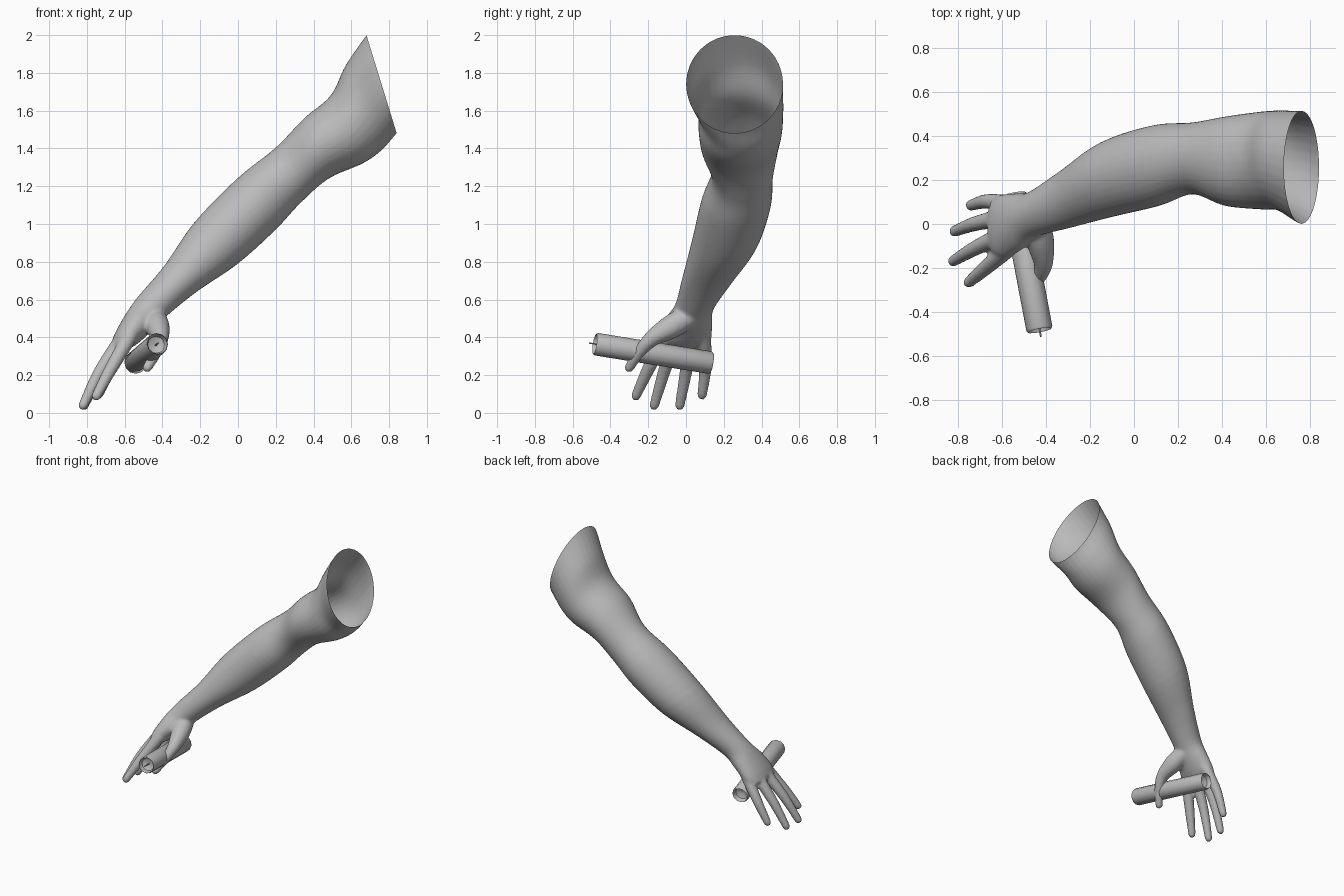
import bpy, bmesh, math
from mathutils import Vector

if "Cube" in bpy.data.objects:
    bpy.data.objects.remove(bpy.data.objects["Cube"])

skin = bpy.data.materials.new("plain_grey")
skin.diffuse_color = (0.5, 0.5, 0.5, 1)
skin.use_nodes = True
skin.node_tree.nodes["Principled BSDF"].inputs["Base Color"].default_value = skin.diffuse_color


def smooth_rows(rows, steps):
    """Catmull-Rom interpolation of equal-length number rows."""
    out = []
    n = len(rows)
    for i in range(n - 1):
        a, b, c, d = rows[max(i - 1, 0)], rows[i], rows[i + 1], rows[min(i + 2, n - 1)]
        for s in range(steps):
            t = s / steps
            out.append([0.5 * (2 * q + (r - p) * t + (2 * p - 5 * q + 4 * r - w) * t * t
                               + (3 * q - p - 3 * r + w) * t ** 3)
                        for p, q, r, w in zip(a, b, c, d)])
    out.append(list(rows[-1]))
    return out


def loft(bm, rings):
    """Skin a list of point rings and close both ends."""
    vs = [[bm.verts.new(p) for p in ring] for ring in rings]
    n = len(vs[0])
    for a, b in zip(vs, vs[1:]):
        for i in range(n):
            j = (i + 1) % n
            bm.faces.new((a[i], a[j], b[j], b[i]))
    bm.faces.new(vs[0])
    bm.faces.new(vs[-1])


def digit(bm, rows, n=14):
    """Round-tipped tapering tube through x, y, z, radius rows."""
    pts = smooth_rows(rows, 6)
    tip, r = Vector(pts[-1][:3]), pts[-1][3]
    d = (tip - Vector(pts[-2][:3])).normalized()
    for along, scale in ((0.5, 0.87), (0.8, 0.6), (0.97, 0.25)):
        pts.append([*(tip + d * r * along), r * scale])
    rings = []
    for i, p in enumerate(pts):
        t = Vector(pts[min(i + 1, len(pts) - 1)][:3]) - Vector(pts[max(i - 1, 0)][:3])
        q = t.to_track_quat('Z', 'Y')
        rings.append([Vector(p[:3]) + q @ Vector((p[3] * math.cos(a), p[3] * math.sin(a), 0))
                      for a in (2 * math.pi * k / n for k in range(n))])
    loft(bm, rings)


def make(name, bm):
    bmesh.ops.recalc_face_normals(bm, faces=bm.faces)
    me = bpy.data.meshes.new(name)
    bm.to_mesh(me)
    bm.free()
    me.materials.append(skin)
    ob = bpy.data.objects.new(name, me)
    bpy.context.collection.objects.link(ob)
    return ob


def shade(ob, degrees):
    bpy.ops.object.select_all(action='DESELECT')
    ob.select_set(True)
    bpy.context.view_layer.objects.active = ob
    bpy.ops.object.shade_smooth_by_angle(angle=math.radians(degrees))


# Arm and palm sections: upper x, z, lower x, z, centre y, half width
sections = [
    (-.67, .375, -.61, .325, -.01, .12),
    (-.645, .435, -.54, .36, -.01, .145),
    (-.59, .53, -.46, .43, .01, .13),
    (-.53, .615, -.38, .51, .045, .105),
    (-.39, .78, -.22, .64, .115, .135),
    (-.23, 1.01, 0, .79, .205, .175),
    (0, 1.245, .20, .97, .265, .185),
    (.20, 1.405, .33, 1.11, .298, .163),
    (.35, 1.56, .48, 1.24, .285, .203),
    (.49, 1.68, .66, 1.32, .288, .222),
    (.57, 1.84, .76, 1.39, .288, .228),
    (.68, 2.0, .84, 1.48, .257, .257),
    (.77, 2.12, .93, 1.58, .25, .28),
]
bm = bmesh.new()
rings = []
for ux, uz, lx, lz, cy, h in smooth_rows(sections, 5):
    ring = []
    for k in range(32):
        a = 2 * math.pi * k / 32
        s = math.sin(a) / 2
        ring.append(Vector(((ux + lx) / 2 + (ux - lx) * s, cy + h * math.cos(a),
                            (uz + lz) / 2 + (uz - lz) * s)))
    rings.append(ring)
loft(bm, rings)

# Four fingers: root, middle joint and tip
for root, mid, tip in (
    ((-.56, .09, .42), (-.665, .103, .25), (-.74, .085, .095)),
    ((-.60, .03, .41), (-.725, .00, .22), (-.815, -.033, .04)),
    ((-.60, -.05, .41), (-.73, -.115, .22), (-.82, -.168, .04)),
    ((-.57, -.11, .41), (-.68, -.205, .22), (-.75, -.265, .09)),
):
    digit(bm, [(*root, .042), (*mid, .034), (*tip, .026)])

# Thumb, curling over the roll
digit(bm, [(-.45, .03, .52, .06), (-.425, -.08, .455, .064), (-.412, -.185, .39, .043),
           (-.44, -.255, .31, .031), (-.48, -.30, .24, .026)])

# Fuse into one skin, then cut the sleeve opening
ob = make("arm_and_hand", bm)
rm = ob.modifiers.new("fuse", 'REMESH')
rm.mode = 'VOXEL'
rm.voxel_size = 0.01
sm = ob.modifiers.new("soften", 'SMOOTH')
sm.factor = 0.5
sm.iterations = 5
dg = bpy.context.evaluated_depsgraph_get()
fused = bpy.data.meshes.new_from_object(ob.evaluated_get(dg))
ob.modifiers.clear()
ob.data = fused
bm = bmesh.new()
bm.from_mesh(fused)
bmesh.ops.bisect_plane(bm, geom=bm.verts[:] + bm.edges[:] + bm.faces[:],
                       plane_co=(.76, 0, 1.74), plane_no=(.52, 0, .16), clear_outer=True)
bm.to_mesh(fused)
bm.free()
if not fused.materials:
    fused.materials.append(skin)
shade(ob, 60)

# Held roll with dished ends
near, far = Vector((-.428, -.483, .365)), Vector((-.545, .135, .265))
axis = (far - near).normalized()
q = axis.to_track_quat('Z', 'Y')


def circle(centre, r, n=12):
    return [centre + q @ Vector((r * math.cos(a), r * math.sin(a), 0))
            for a in (2 * math.pi * k / n for k in range(n))]


bm = bmesh.new()
loft(bm, [circle(near + axis * .045, .012), circle(near + axis * .03, .045), circle(near, .055),
          circle(near + axis * .01, .06), circle(far - axis * .01, .06), circle(far, .055),
          circle(far - axis * .03, .045), circle(far - axis * .045, .012)])
shade(make("roll", bm), 40)

# Short fuse at the near end
bm = bmesh.new()
loft(bm, [circle(near + axis * .05, .005, 6), circle(near - axis * .03, .004, 6)])
shade(make("fuse", bm), 40)
